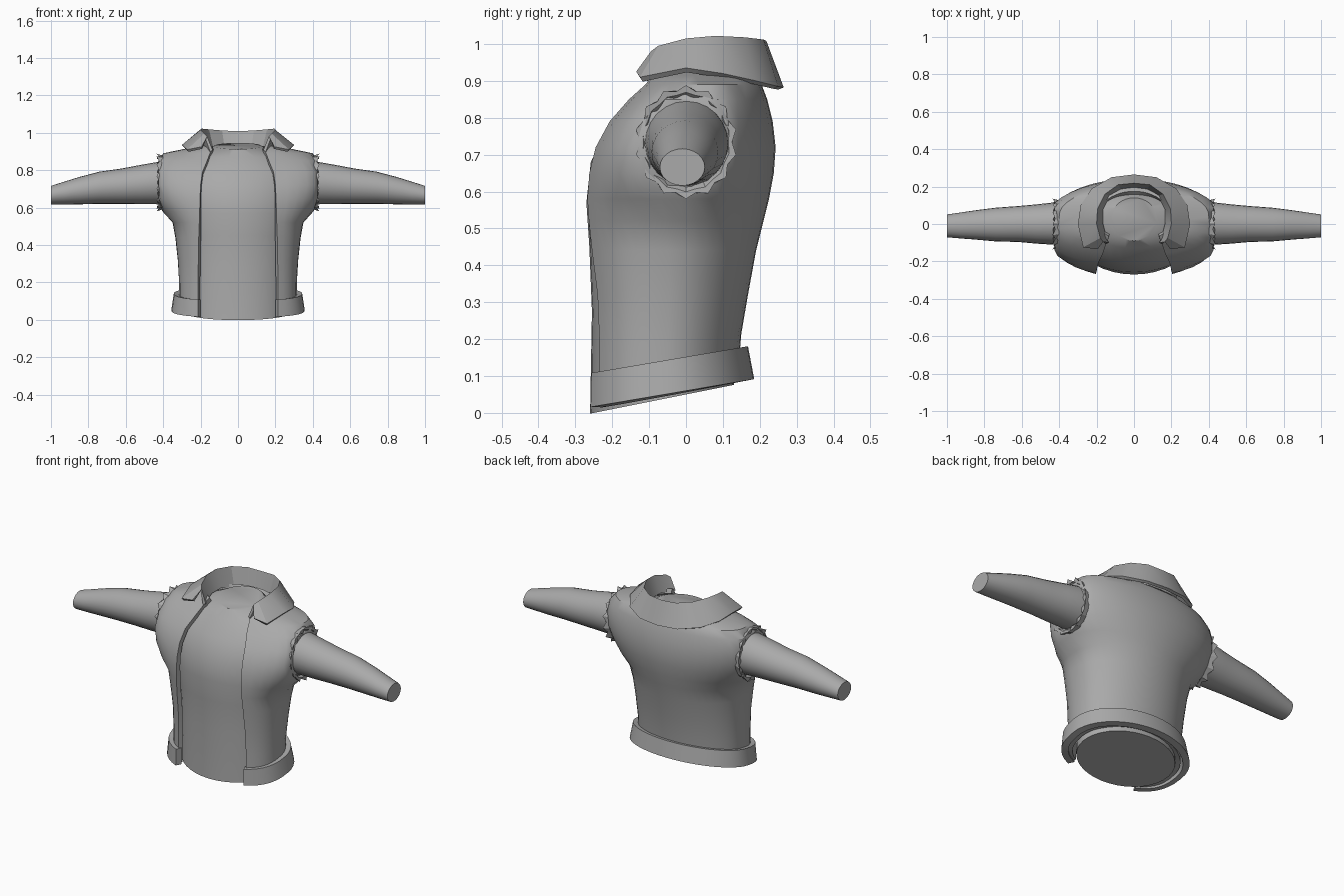
import bpy, bmesh, math

if "Cube" in bpy.data.objects:
    bpy.data.objects.remove(bpy.data.objects["Cube"])

GREY = (0.4, 0.4, 0.4, 1)
mat = bpy.data.materials.new("plain grey")
mat.use_nodes = True
mat.diffuse_color = GREY
mat.node_tree.nodes["Principled BSDF"].inputs["Base Color"].default_value = GREY


def loft(name, rings, closed=True, caps=(False, False), thick=0, offset=-1, smooth=35):
    """Skin a list of equal-length point rings."""
    bm = bmesh.new()
    rows = [[bm.verts.new(p) for p in ring] for ring in rings]
    n = len(rows[0])
    for low, high in zip(rows, rows[1:]):
        for i in range(n if closed else n - 1):
            j = (i + 1) % n
            bm.faces.new((low[i], high[i], high[j], low[j]))
    if caps[0]:
        bm.faces.new(rows[0])
    if caps[1]:
        bm.faces.new(rows[-1][::-1])
    if closed:
        bmesh.ops.recalc_face_normals(bm, faces=bm.faces)
    mesh = bpy.data.meshes.new(name)
    bm.to_mesh(mesh)
    bm.free()
    mesh.materials.append(mat)
    obj = bpy.data.objects.new(name, mesh)
    bpy.context.collection.objects.link(obj)
    bpy.ops.object.select_all(action='DESELECT')
    obj.select_set(True)
    bpy.context.view_layer.objects.active = obj
    if thick:
        mod = obj.modifiers.new("Thickness", 'SOLIDIFY')
        mod.thickness, mod.offset = thick, offset
        bpy.ops.object.modifier_apply(modifier=mod.name)
    bpy.ops.object.shade_smooth_by_angle(angle=math.radians(smooth))
    return obj


def wrap(z, a, front, back, gap=0.0, tilt=0.0, n=2.6, limit=1.0, steps=18):
    """Horizontal ring around the chest, open at the front by the gap."""
    cy, b = (front + back) / 2, (back - front) / 2
    start = math.asin((gap / a) ** (n / 2)) if gap else 0.0
    half = []
    for i in range(steps + 1):
        t = start + (math.pi - start) * i / steps
        e = 2 / n if t < math.pi / 2 else 1
        x = min(a * max(math.sin(t), 0) ** e, limit)
        c = math.cos(t)
        y = cy - b * math.copysign(abs(c) ** e, c)
        half.append((x, y, z + tilt * y))
    other = [(-x, y, h) for x, y, h in half]
    if gap:
        return other + half[-2::-1]
    return other + half[-2:0:-1]


# Closed inner shirt: height, half width, front, back, tilt
shirt = [(0.05, 0.28, -0.26, 0.13, 0.2), (0.3, 0.285, -0.255, 0.13, 0.1),
         (0.45, 0.3, -0.262, 0.16, 0), (0.57, 0.33, -0.27, 0.19, 0),
         (0.68, 0.35, -0.258, 0.21, 0), (0.79, 0.35, -0.205, 0.2, 0),
         (0.87, 0.27, -0.13, 0.18, 0), (0.925, 0.125, -0.09, 0.14, 0.15)]
loft("inner_shirt", [wrap(z, a, f, b, tilt=t, n=2) for z, a, f, b, t in shirt],
     caps=(True, True))

# Open vest: height, half width, front, back, front gap, tilt
vest = [(0.07, 0.315, -0.268, 0.14, 0.215, 0.2), (0.2, 0.315, -0.268, 0.15, 0.215, 0.1),
        (0.32, 0.322, -0.272, 0.168, 0.212, 0), (0.44, 0.335, -0.285, 0.19, 0.21, 0),
        (0.52, 0.35, -0.29, 0.21, 0.207, 0), (0.58, 0.405, -0.285, 0.225, 0.205, 0),
        (0.65, 0.45, -0.275, 0.238, 0.203, 0), (0.72, 0.48, -0.255, 0.243, 0.2, 0),
        (0.79, 0.48, -0.215, 0.235, 0.19, 0), (0.85, 0.45, -0.16, 0.22, 0.165, 0),
        (0.89, 0.40, -0.115, 0.205, 0.15, 0), (0.915, 0.28, -0.1, 0.19, 0.14, 0),
        (0.93, 0.19, -0.09, 0.175, 0.135, 0)]
loft("vest", [wrap(z, a, f, b, g, t, limit=0.425) for z, a, f, b, g, t in vest],
     closed=False, thick=0.025)

# Slanted waistband
band = [(0.06, 0.357, -0.285, 0.185), (0.152, 0.343, -0.285, 0.168)]
loft("waistband", [wrap(z, a, f, b, 0.215, 0.17) for z, a, f, b in band],
     closed=False, thick=0.035)

# Folded collar: neck seam, fold and outer hem at stations from tip to nape
half_collar = [
    ((0.135, -0.1, 0.905), (0.165, -0.095, 0.98), (0.195, -0.135, 0.925)),
    ((0.145, -0.08, 0.91), (0.18, -0.075, 0.995), (0.272, -0.125, 0.91)),
    ((0.165, 0.0, 0.92), (0.2, 0.0, 1.015), (0.3, 0.0, 0.935)),
    ((0.165, 0.08, 0.92), (0.195, 0.08, 1.022), (0.285, 0.1, 0.92)),
    ((0.13, 0.15, 0.91), (0.155, 0.16, 1.018), (0.225, 0.19, 0.9)),
    ((0.07, 0.185, 0.905), (0.085, 0.21, 1.012), (0.12, 0.25, 0.885)),
    ((0.0, 0.195, 0.9), (0.0, 0.218, 1.008), (0.0, 0.265, 0.882))]
flip = [[(-x, y, z) for x, y, z in s] for s in half_collar]
stations = flip + half_collar[-2::-1]
loft("collar", [[s[k] for s in stations] for k in (2, 1, 0)],
     closed=False, thick=0.016, smooth=25)

# Sleeves: distance, centre y, centre z, y radius, z radius
sleeve = [(0.34, 0.0, 0.735, 0.115, 0.125), (0.44, 0.002, 0.73, 0.112, 0.112),
          (0.52, 0.0, 0.723, 0.105, 0.105), (0.62, 0.0, 0.714, 0.096, 0.095),
          (0.74, -0.003, 0.706, 0.09, 0.086), (0.85, -0.005, 0.69, 0.078, 0.073),
          (0.93, -0.008, 0.677, 0.069, 0.061), (1.0, -0.01, 0.666, 0.061, 0.05)]


def side_ring(side, x, cy, cz, ry, rz, count, wave=0, bump=0):
    """Upright ring around an arm, with optional scallops."""
    ring = []
    for i in range(count):
        t = math.tau * i / count
        k = i % 2
        ring.append((side * (x + wave * k), cy + (ry + bump * k) * math.cos(t),
                     cz + (rz + bump * k) * math.sin(t)))
    return ring


for side, word in ((1, "left"), (-1, "right")):
    loft(word + "_sleeve", [side_ring(side, *s, 24) for s in sleeve], caps=(True, True))
    # Scalloped armhole edge
    trim = [(0.395, 0.125, 0.142, 0, 0), (0.42, 0.125, 0.14, 0.015, 0.014),
            (0.432, 0.115, 0.13, -0.012, 0.005), (0.405, 0.105, 0.115, 0, 0)]
    loft(word + "_armhole_trim",
         [side_ring(side, x, 0.0, 0.734, ry, rz, 28, w, b) for x, ry, rz, w, b in trim],
         smooth=20)
